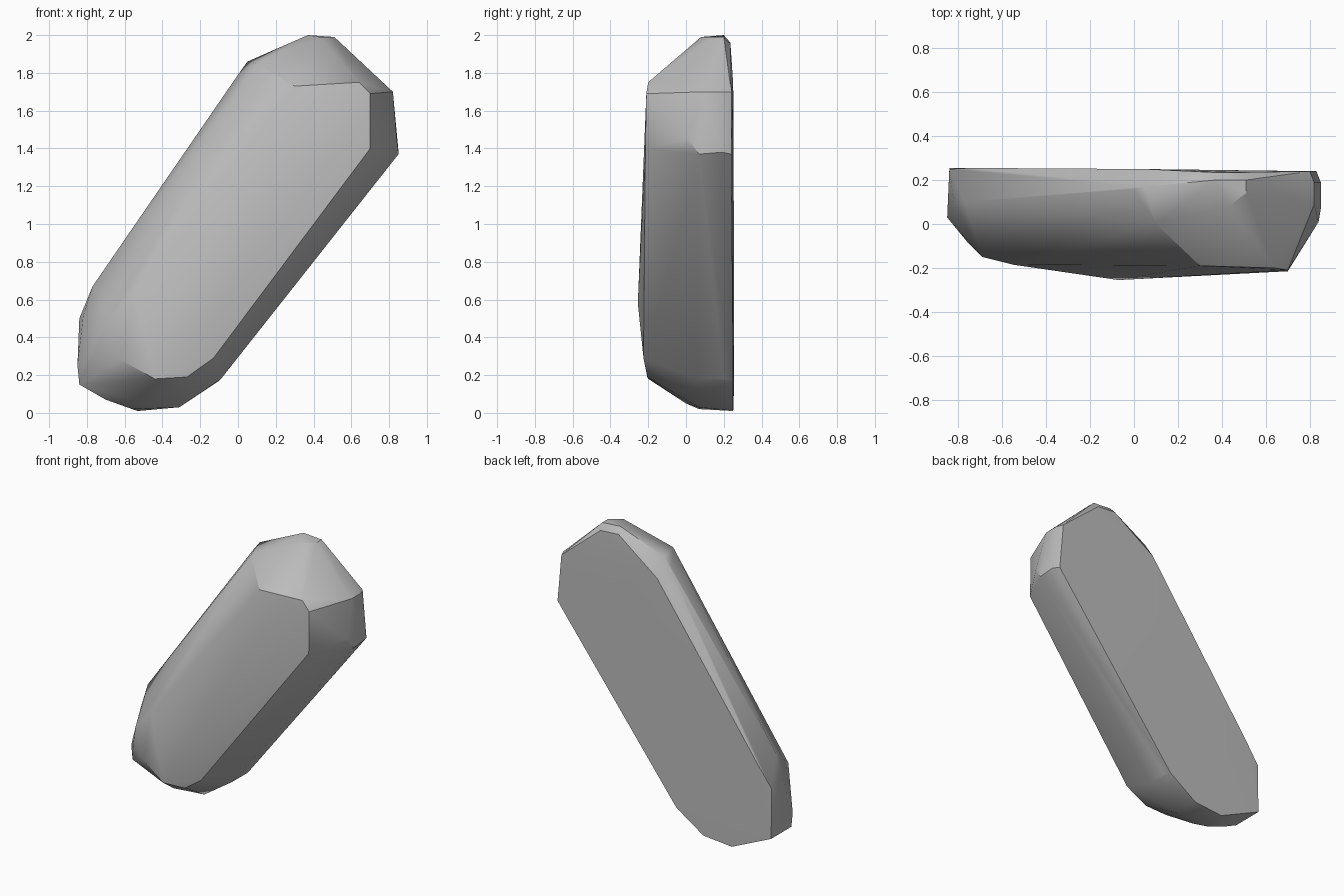
import bpy, bmesh

cube = bpy.data.objects.get("Cube")
if cube:
    bpy.data.objects.remove(cube, do_unlink=True)

stone = bpy.data.materials.new("stone_grey")
stone.use_nodes = True
grey = (0.5, 0.5, 0.5, 1)
stone.diffuse_color = grey
stone.node_tree.nodes["Principled BSDF"].inputs["Base Color"].default_value = grey

# Flat back, slightly inset along the upper long edge
back_rim = [(.05, .25, 1.74), (.36, .235, 1.96), (.5, .235, 1.95), (.8, .24, 1.7),
            (.83, .24, 1.37), (-.1, .25, .17), (-.31, .25, .03), (-.53, .25, .01),
            (-.84, .255, .15), (-.84, .25, .5), (-.74, .255, .64)]
# Widest outline of the stone
girdle = [(0, .16, 1.79), (.05, .17, 1.86), (.37, .2, 2), (.51, .2, 1.99),
          (.43, .08, 1.99), (.51, .14, 1.99), (.82, .19, 1.7), (.82, .09, 1.7),
          (.85, .19, 1.38), (.85, .07, 1.37), (.84, .01, 1.45),
          (-.09, .2, .18), (-.09, .06, .18), (-.31, .07, .03), (-.56, .07, .02),
          (-.7, .07, .07), (-.84, .03, .15), (-.85, .03, .25),
          (-.82, .1, .51), (-.77, .1, .67)]
# Chipped front face and the shoulder around it
front_face = [(.7, -.21, 1.69), (.7, -.215, 1.4), (.64, -.2, 1.75), (.3, -.19, 1.73),
              (-.07, -.255, .58), (-.13, -.225, .29), (-.27, -.205, .19),
              (-.44, -.2, .18), (-.55, -.185, .63), (-.69, -.15, .49),
              (-.62, -.165, .28), (-.76, -.08, .31), (.1, 0, 1.85),
              (.61, 0, 1.84), (-.5, 0, .05)]

bm = bmesh.new()
for point in back_rim + girdle + front_face:
    bm.verts.new(point)
hull = bmesh.ops.convex_hull(bm, input=bm.verts)
loose = [v for v in bm.verts if not v.link_faces]
bmesh.ops.delete(bm, geom=loose, context='VERTS')
bmesh.ops.recalc_face_normals(bm, faces=bm.faces)

mesh = bpy.data.meshes.new("long_stone")
bm.to_mesh(mesh)
bm.free()
mesh.materials.append(stone)
rock = bpy.data.objects.new("long_stone", mesh)
bpy.context.collection.objects.link(rock)

# Soft shading across the shallow facets, sharp at the strong edges
bpy.ops.object.select_all(action='DESELECT')
rock.select_set(True)
bpy.context.view_layer.objects.active = rock
bpy.ops.object.shade_smooth_by_angle(angle=0.52)
